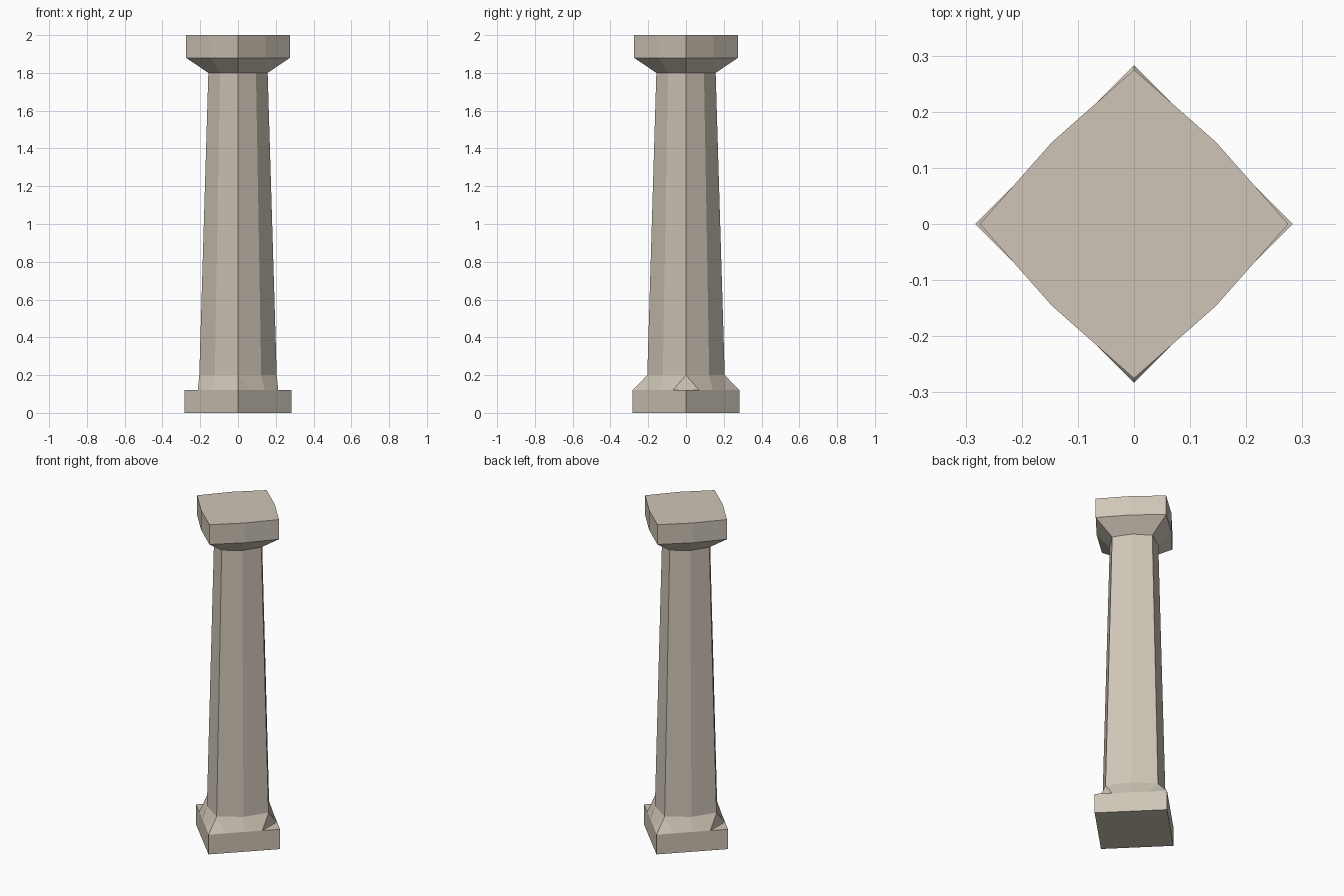
import bpy
from math import cos, sin, pi

if "Cube" in bpy.data.objects:
    bpy.data.objects.remove(bpy.data.objects["Cube"])

STONE = bpy.data.materials.new("stone")
STONE.diffuse_color = (0.62, 0.56, 0.47, 1)
STONE.use_nodes = True
STONE.node_tree.nodes["Principled BSDF"].inputs["Base Color"].default_value = STONE.diffuse_color


def ring(corner, mid, z):
    """Eight-point diamond: corners on the axes, (mid, mid) on the diagonals."""
    pts = []
    for i in range(8):
        a = i * pi / 4
        r = corner if i % 2 == 0 else mid * 2 ** 0.5
        pts.append((r * cos(a), r * sin(a), z))
    return pts


def make(name, verts, faces):
    mesh = bpy.data.meshes.new(name)
    mesh.from_pydata(verts, [], faces)
    mesh.update()
    mesh.materials.append(STONE)
    obj = bpy.data.objects.new(name, mesh)
    bpy.context.collection.objects.link(obj)
    return obj


def loft(name, rings, cap_bottom=False, cap_top=False):
    verts = [p for r in rings for p in r]
    faces = []
    for k in range(len(rings) - 1):
        for i in range(8):
            a, b = k * 8 + i, k * 8 + (i + 1) % 8
            faces.append((a, b, b + 8, a + 8))
    if cap_bottom:
        faces.append(tuple(range(7, -1, -1)))
    if cap_top:
        n = len(verts) - 8
        faces.append(tuple(range(n, n + 8)))
    return make(name, verts, faces)


B, BASE_TOP, SHAFT_BOTTOM, SHAFT_TOP = 0.283, 0.12, 0.2, 1.8
foot = ring(0.205, 0.123, SHAFT_BOTTOM)
neck = ring(0.157, 0.095, SHAFT_TOP)

# Square plinth, open on top where the stops join it
loft("plinth", [ring(B, B / 2, 0), ring(B, B / 2, BASE_TOP)], cap_bottom=True)

# Tapered shaft with slightly bowed sides
loft("shaft", [foot, neck])

# Flared capital and slab with slightly bowed sides
loft("capital", [neck, ring(0.275, 0.146, 1.88), ring(0.275, 0.146, 2.0)], cap_top=True)

# Sloped stops between plinth and shaft, with a spur at each corner
verts = foot + ring(B, B / 2, BASE_TOP)
faces = []
t = 0.07 / (B / 2)
for i in range(0, 8, 2):
    c = verts[8 + i]
    before, after = 8 + (i - 1) % 8, 8 + i + 1
    p = len(verts)
    for m in (before, after):
        verts.append(tuple(c[j] + t * (verts[m][j] - c[j]) for j in range(3)))
    if i % 4 == 0:  # left and right corners: flat ledge and steep face
        faces += [(p, p + 1, i), (p, 8 + i, p + 1)]
    else:           # front and back corners: ridge out to the corner
        faces += [(p, 8 + i, i), (8 + i, p + 1, i)]
    faces += [(i, p + 1, after, i + 1), (before, p, i, (i - 1) % 8)]
make("corner_stops", verts, faces)
